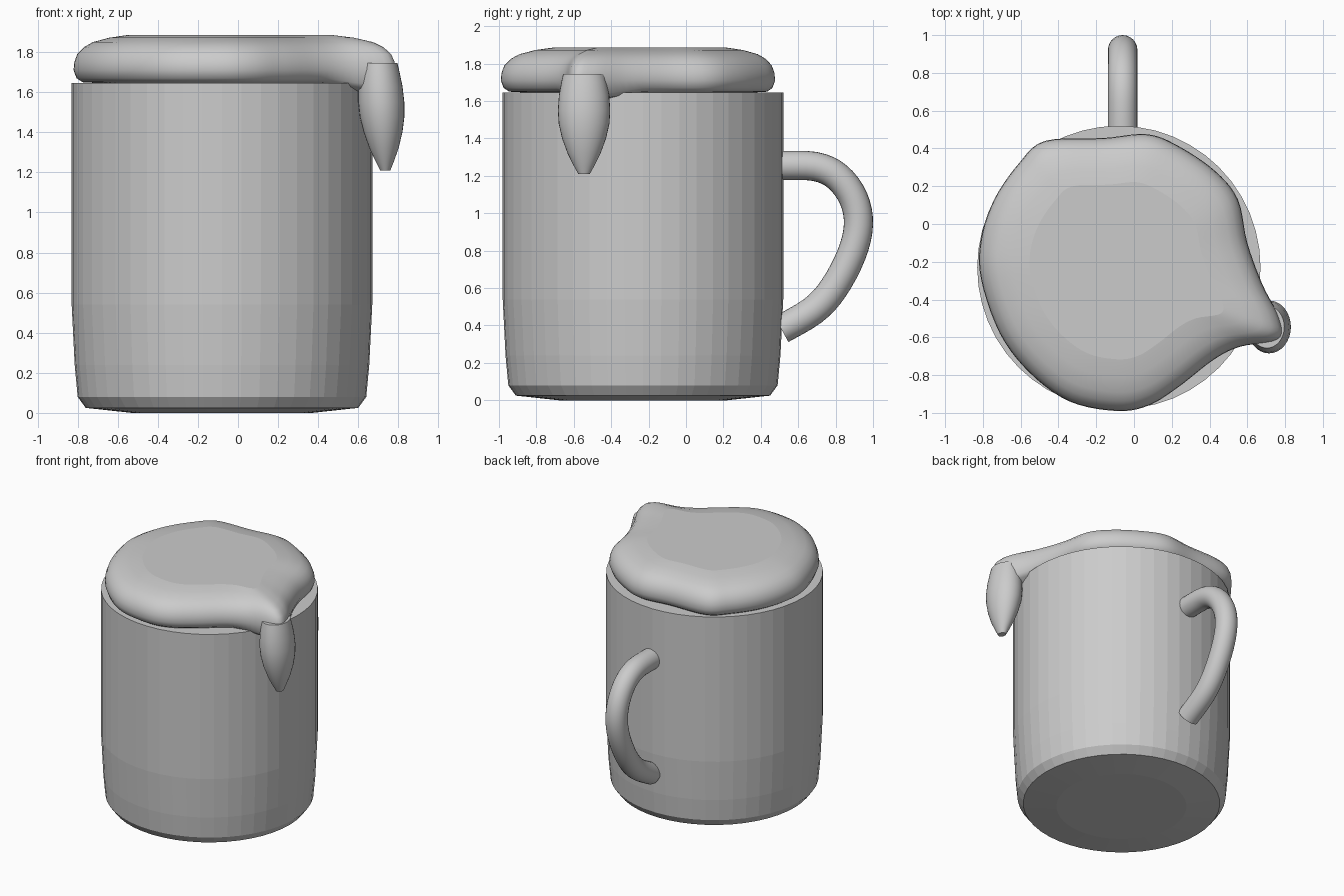
import bpy
import bmesh
import math
from mathutils import Vector

default_cube = bpy.data.objects.get("Cube")
if default_cube:
    bpy.data.objects.remove(default_cube, do_unlink=True)

# One plain clay grey for every part
grey = bpy.data.materials.new("plain grey")
grey.use_nodes = True
colour = (0.6, 0.6, 0.6, 1)
grey.diffuse_color = colour
grey.node_tree.nodes["Principled BSDF"].inputs["Base Color"].default_value = colour

CENTRE = Vector((-0.08, -0.23, 0))


def catmull(points, steps, closed):
    """Smooth path through the given points."""
    count = len(points)
    result = []
    for i in range(count if closed else count - 1):
        if closed:
            a, b, c, d = [points[(i + k) % count] for k in (-1, 0, 1, 2)]
        else:
            a, b, c, d = [points[min(max(i + k, 0), count - 1)] for k in (-1, 0, 1, 2)]
        for s in range(steps):
            t = s / steps
            result.append(0.5 * (2 * b + (c - a) * t + (2 * a - 5 * b + 4 * c - d) * t * t
                                 + (3 * b - a - 3 * c + d) * t ** 3))
    if not closed:
        result.append(points[-1])
    return result


def loft(name, rings, smooth):
    """Skin a stack of equal rings and cap both ends with flat faces."""
    bm = bmesh.new()
    loops = [[bm.verts.new(p) for p in ring] for ring in rings]
    for low, high in zip(loops, loops[1:]):
        for i in range(len(low)):
            j = (i + 1) % len(low)
            bm.faces.new((low[i], low[j], high[j], high[i])).smooth = smooth
    bm.faces.new(loops[0][::-1])
    bm.faces.new(loops[-1])
    bmesh.ops.recalc_face_normals(bm, faces=bm.faces)
    mesh = bpy.data.meshes.new(name)
    bm.to_mesh(mesh)
    bm.free()
    mesh.materials.append(grey)
    obj = bpy.data.objects.new(name, mesh)
    bpy.context.collection.objects.link(obj)
    return obj


def ellipse(centre, rx, ry, sides):
    angles = [math.tau * i / sides for i in range(sides)]
    return [centre + Vector((rx * math.cos(a), ry * math.sin(a), 0)) for a in angles]


# Mug body: faceted sides, chamfered foot, flat rim
body_profile = [(0.45, 0), (0.68, 0.025), (0.72, 0.08), (0.735, 0.24),
                (0.75, 0.54), (0.75, 1.645)]
loft("mug_body", [ellipse(CENTRE + Vector((0, 0, z)), r, r, 48) for r, z in body_profile], False)

# Foam: puffy slab with a wavy outline drawn out into a spout
foam_outline = [(-0.47, 0.44), (-0.16, 0.455), (0.07, 0.475), (0.24, 0.41), (0.43, 0.28),
                (0.55, 0.13), (0.6, -0.1), (0.68, -0.32), (0.77, -0.5), (0.765, -0.61),
                (0.56, -0.65), (0.42, -0.72), (0.24, -0.86), (0.08, -0.96), (-0.09, -0.99),
                (-0.34, -0.94), (-0.55, -0.79), (-0.71, -0.58), (-0.81, -0.29),
                (-0.81, -0.08), (-0.74, 0.13), (-0.61, 0.32)]
outline = catmull([Vector((x, y, 0)) for x, y in foam_outline], 5, True)
foam_profile = [(0.7, 1.64), (0.94, 1.65), (0.98, 1.67), (1, 1.71), (0.995, 1.75),
                (0.975, 1.79), (0.93, 1.825), (0.87, 1.85), (0.76, 1.872), (0.64, 1.885)]
spout_tip = Vector((0.77, -0.55, 0))


def foam_ring(scale, z):
    ring = []
    for p in outline:
        near = max(0, 1 - (p - spout_tip).length / 0.35)
        sag = 0.05 * near * (z < 1.7)
        ring.append(CENTRE + (p - CENTRE) * scale + Vector((0, 0, z - sag)))
    return ring


loft("foam", [foam_ring(s, z) for s, z in foam_profile], True)

# Drip hanging from the spout, slightly leaning outward
drip_profile = [(1.21, 0.22), (1.25, 0.38), (1.32, 0.63), (1.4, 0.84), (1.48, 0.97),
                (1.55, 1), (1.63, 0.96), (1.7, 0.87), (1.745, 0.8)]
drip_rings = []
for z, s in drip_profile:
    lean = 0.02 * (1.55 - z) / 0.34
    drip_rings.append(ellipse(Vector((0.715 + lean, -0.545, z)), 0.115 * s, 0.14 * s, 32))
loft("drip", drip_rings, True)

# Handle: round tube swept along a curve in the vertical plane
handle_points = [(0.51, 1.255), (0.69, 1.25), (0.81, 1.195), (0.895, 1.08), (0.922, 0.94),
                 (0.885, 0.78), (0.79, 0.6), (0.68, 0.48), (0.51, 0.38)]
path = catmull([Vector((-0.06, y, z)) for y, z in handle_points], 4, False)
side = Vector((1, 0, 0))
handle_rings = []
for i, p in enumerate(path):
    tangent = (path[min(i + 1, len(path) - 1)] - path[max(i - 1, 0)]).normalized()
    up = tangent.cross(side)
    handle_rings.append([p + 0.078 * (side * math.cos(a) + up * math.sin(a))
                         for a in [math.tau * k / 24 for k in range(24)]])
loft("handle", handle_rings, True)
